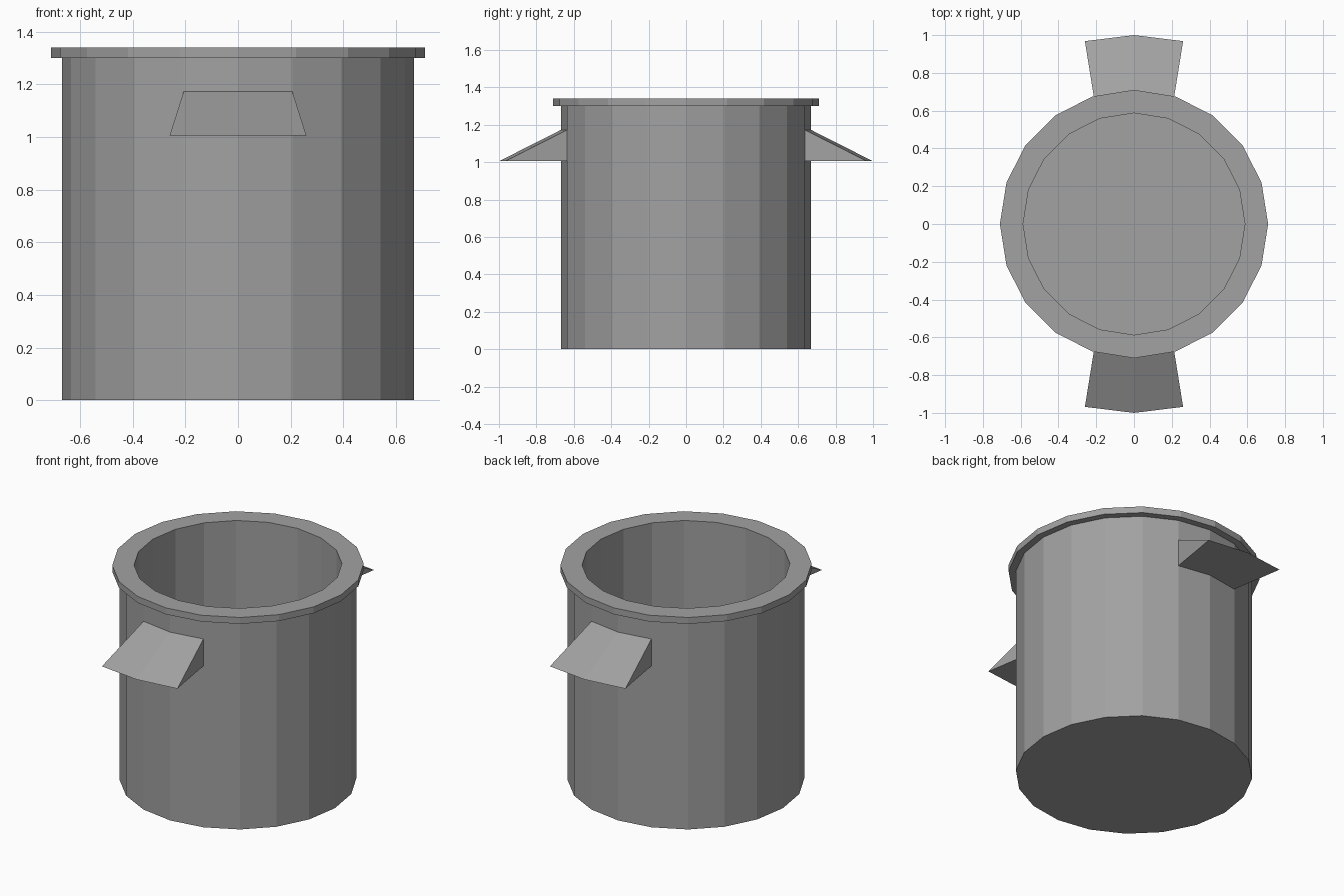
import bpy, bmesh
from math import cos, sin, tau

SIDES = 20
R = 0.668
FLOOR, HANDLE_LOW, HANDLE_HIGH = 0.08, 1.005, 1.173

if "Cube" in bpy.data.objects:
    bpy.data.objects.remove(bpy.data.objects["Cube"], do_unlink=True)

# Single grey metal
metal = bpy.data.materials.new("grey metal")
metal.use_nodes = True
grey = (0.36, 0.36, 0.36, 1)
metal.diffuse_color = grey
metal.node_tree.nodes["Principled BSDF"].inputs["Base Color"].default_value = grey


def finish(name, bm):
    bmesh.ops.recalc_face_normals(bm, faces=bm.faces)
    mesh = bpy.data.meshes.new(name)
    bm.to_mesh(mesh)
    bm.free()
    mesh.materials.append(metal)
    obj = bpy.data.objects.new(name, mesh)
    bpy.context.collection.objects.link(obj)
    return obj


# Pot: faceted shell with an overhanging rim and a closed floor
bm = bmesh.new()
profile = [(R, 0), (R, 1.3), (0.71, 1.3), (0.71, 1.34), (0.587, 1.34), (0.587, FLOOR)]
rings = [[bm.verts.new((r * cos(tau * i / SIDES), r * sin(tau * i / SIDES), z))
          for i in range(SIDES)] for r, z in profile]
for low, high in zip(rings, rings[1:]):
    for i in range(SIDES):
        j = (i + 1) % SIDES
        bm.faces.new((low[i], low[j], high[j], high[i]))
bm.faces.new(rings[0][::-1])
bm.faces.new(rings[-1])
finish("pot", bm)


# Handles: flared wedges that follow two facets of the wall
def handle(name, side):
    bm = bmesh.new()
    sections = []
    for k in (-1, 0, 1):
        x = k * R * sin(tau / SIDES)
        wall = R * cos(k * tau / SIDES)
        tip = (k * 0.26, side * (1 - 0.032 * abs(k)), HANDLE_LOW)
        sections.append([bm.verts.new(p) for p in
                         ((x, side * wall, HANDLE_LOW), (x, side * wall, HANDLE_HIGH), tip)])
    for a, b in zip(sections, sections[1:]):
        for i in range(3):
            j = (i + 1) % 3
            if i:  # the wall itself closes the inner side
                bm.faces.new((a[i], a[j], b[j], b[i]))
    bm.faces.new(sections[0])
    bm.faces.new(sections[-1][::-1])
    finish(name, bm)


handle("front_handle", -1)
handle("back_handle", 1)
